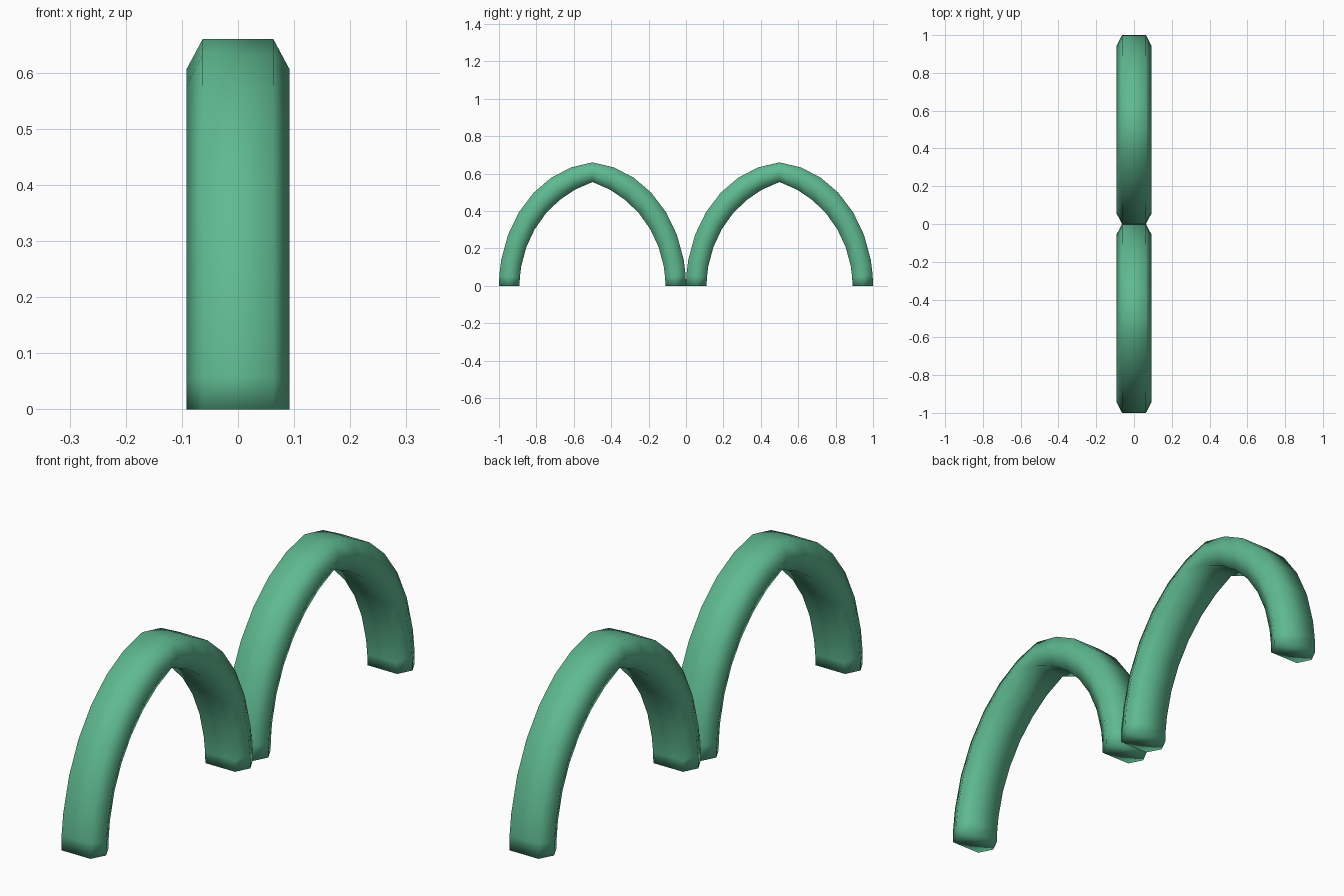
import bpy
import bmesh
from math import acos, cos, sin, pi

if "Cube" in bpy.data.objects:
    bpy.data.objects.remove(bpy.data.objects["Cube"], do_unlink=True)

green = bpy.data.materials.new("sea green")
green.use_nodes = True
colour = (0.114, 0.491, 0.283, 1)
green.diffuse_color = colour
green.node_tree.nodes["Principled BSDF"].inputs["Base Color"].default_value = colour

# Steps from foot to apex, with a tight loop near the foot
STEPS = [0, 0.06] + [i / 7 for i in range(1, 8)]


def arch_point(span, height, roundness, f):
    """Point on a half arch, between a pointed arc and an ellipse."""
    centre = (span ** 2 - height ** 2) / (2 * span)
    radius = span - centre
    sweep = acos(-centre / radius)
    arc = (centre + radius * cos(f * sweep), radius * sin(f * sweep))
    oval = (span * cos(f * pi / 2), height * sin(f * pi / 2))
    return [a + (o - a) * roundness for a, o in zip(arc, oval)]


# Rails of the six-sided bar: half width, half span, height, roundness
OUTER = (0.063, 0.5, 0.66, 0.65)
MIDDLE = (0.092, 0.445, 0.606, 0.4)
INNER = (0.064, 0.39, 0.555, 0.1)
SECTION = [(1, OUTER), (1, MIDDLE), (1, INNER), (-1, INNER), (-1, MIDDLE), (-1, OUTER)]


def make_arch(name, y):
    bm = bmesh.new()
    rings = []
    path = [(-1, f) for f in STEPS] + [(1, f) for f in reversed(STEPS[:-1])]
    for side, f in path:
        ring = []
        for sx, (width, span, height, roundness) in SECTION:
            u, z = arch_point(span, height, roundness, f)
            ring.append(bm.verts.new((sx * width, side * u, z)))
        rings.append(ring)
    # Skin the bar and close both feet
    for a, b in zip(rings, rings[1:]):
        for i in range(6):
            j = (i + 1) % 6
            bm.faces.new((a[i], a[j], b[j], b[i]))
    bm.faces.new(rings[0])
    bm.faces.new(rings[-1])
    bmesh.ops.recalc_face_normals(bm, faces=bm.faces)
    for face in bm.faces:
        face.smooth = True
    mesh = bpy.data.meshes.new(name)
    bm.to_mesh(mesh)
    bm.free()
    mesh.materials.append(green)
    arch = bpy.data.objects.new(name, mesh)
    arch.location.y = y
    bpy.context.collection.objects.link(arch)


make_arch("front_arch", -0.5)
make_arch("back_arch", 0.5)
